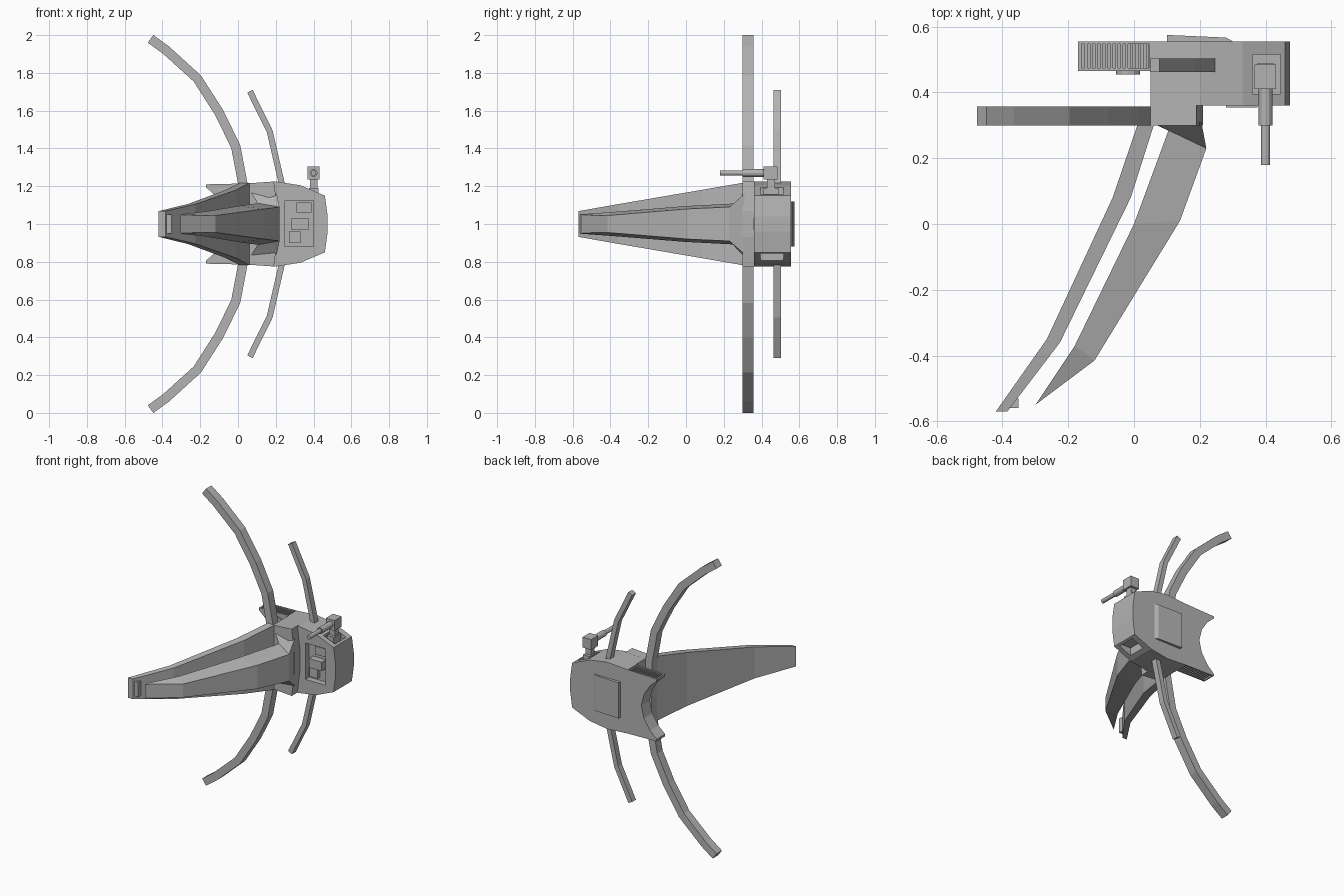
import bpy, bmesh
from mathutils import Vector

cube = bpy.data.objects.get("Cube")
if cube:
    bpy.data.objects.remove(cube, do_unlink=True)

MID = 1.0  # height of the mirror plane between upper and lower halves

grey = bpy.data.materials.new("hull grey")
grey.use_nodes = True
grey.diffuse_color = (0.45, 0.45, 0.45, 1)
grey.node_tree.nodes["Principled BSDF"].inputs["Base Color"].default_value = (0.45, 0.45, 0.45, 1)


def finish(name, bm):
    bmesh.ops.recalc_face_normals(bm, faces=bm.faces)
    mesh = bpy.data.meshes.new(name)
    bm.to_mesh(mesh)
    bm.free()
    mesh.materials.append(grey)
    obj = bpy.data.objects.new(name, mesh)
    bpy.context.collection.objects.link(obj)
    return obj


def extrude(name, points, offset):
    """Flat outline pushed along an offset."""
    bm = bmesh.new()
    face = bm.faces.new([bm.verts.new(p) for p in points])
    out = bmesh.ops.extrude_face_region(bm, geom=[face])
    moved = [v for v in out["geom"] if isinstance(v, bmesh.types.BMVert)]
    bmesh.ops.translate(bm, verts=moved, vec=offset)
    return finish(name, bm)


def slab(name, outline, y0, y1):
    """Front outline (x, z) given a depth in y."""
    return extrude(name, [(x, y0, z) for x, z in outline], (0, y1 - y0, 0))


def box(name, x0, x1, y0, y1, z0, z1):
    return slab(name, [(x0, z0), (x1, z0), (x1, z1), (x0, z1)], y0, y1)


def mirrored(upper):
    """Close an upper outline with its lower reflection."""
    return upper + [(x, 2 * MID - z) for x, z in reversed(upper) if z != MID]


def cylinder(name, x, z, y0, y1, radius, sides=12):
    bm = bmesh.new()
    bmesh.ops.create_cone(bm, cap_ends=True, segments=sides, radius1=radius,
                          radius2=radius, depth=y1 - y0)
    for v in bm.verts:
        v.co = (x + v.co.x, (y0 + y1) / 2 + v.co.z, z + v.co.y)
    return finish(name, bm)


def cut(target, cutter):
    mod = target.modifiers.new("cut", "BOOLEAN")
    mod.operation = "DIFFERENCE"
    mod.solver = "EXACT"
    mod.object = cutter
    bpy.context.view_layer.objects.active = target
    bpy.ops.object.modifier_apply(modifier=mod.name)
    bpy.data.objects.remove(cutter, do_unlink=True)


def ribbon(name, path, width, y0, y1):
    """Bent bar of constant width following a path (x, z)."""
    pts = [Vector(p) for p in path]
    left, right = [], []
    for i, p in enumerate(pts):
        before = (p - pts[i - 1]).normalized() if i else Vector((0, 0))
        after = (pts[i + 1] - p).normalized() if i < len(pts) - 1 else Vector((0, 0))
        d = (before + after).normalized()
        side = Vector((-d.y, d.x)) * width / 2
        left.append(tuple(p + side))
        right.append(tuple(p - side))
    return slab(name, left + right[::-1], y0, y1)


def blade(name, sections):
    """Loft of four-sided sections: outer (x, y), inner (x, y), half heights."""
    bm = bmesh.new()
    rings = []
    for (xa, ya), (xb, yb), ha, hb in sections:
        corners = [(xa, ya, MID - ha), (xb, yb, MID - hb),
                   (xb, yb, MID + hb), (xa, ya, MID + ha)]
        rings.append([bm.verts.new(c) for c in corners])
    for a, b in zip(rings, rings[1:]):
        for i in range(4):
            j = (i + 1) % 4
            bm.faces.new((a[i], a[j], b[j], b[i]))
    bm.faces.new(rings[0])
    bm.faces.new(rings[-1])
    return finish(name, bm)


# Main hull with front equipment bay and sloped side pockets
hull = slab("hull", mirrored([(0.05, 1.215), (0.2, 1.225), (0.33, 1.205),
                              (0.46, 1.15), (0.475, 1.04)]), 0.36, 0.555)
cut(hull, box("bay_cutter", 0.25, 0.4, 0.3, 0.4, 0.88, 1.125))
for s in (1, -1):
    cut(hull, box("pocket_cutter", 0.36, 0.445, 0.395, 0.515, *sorted((MID + s * 0.14, MID + s * 0.3))))

# Equipment inside the bay
box("bay_core", 0.28, 0.375, 0.355, 0.41, 0.97, 1.03)
box("bay_upper_unit", 0.31, 0.39, 0.375, 0.41, 1.06, 1.115)
box("bay_lower_unit", 0.27, 0.33, 0.375, 0.41, 0.9, 0.96)

# Forked rear plate with ribbed trays on its two prongs
fork = slab("fork_plate", mirrored([(0.05, 1.215), (-0.17, 1.21), (-0.17, 1.195),
                                    (-0.12, 1.15), (-0.075, 1.08), (-0.055, 1.0)]), 0.465, 0.555)
for s in (1, -1):
    z0, z1 = sorted((MID + s * 0.198, MID + s * 0.3))
    cut(fork, box("tray_cutter", -0.16, 0.045, 0.475, 0.548, z0, z1))
    z0, z1 = sorted((MID + s * 0.196, MID + s * 0.209))
    for i in range(13):
        x = -0.15 + i * 0.0155
        box("tray_rib", x, x + 0.008, 0.475, 0.548, z0, z1)
    cylinder("fork_disc", -0.018, MID + s * 0.15, 0.455, 0.47, 0.037)

# Panel on the back
extrude("back_panel", [(0.1, 0.55, 0.88), (0.1, 0.575, 0.88), (0.28, 0.567, 0.88),
                       (0.31, 0.55, 0.88)], (0, 0, 0.24))

# Block joining hull and blades
slab("root_block", mirrored([(0.05, 1.215), (0.19, 1.225), (0.21, 1.07)]), 0.3, 0.37)

# Two swept blades
blade("outer_blade", [((0.01, 0.3), (0.06, 0.3), 0.218, 0.218),
                      ((-0.065, 0.08), (-0.01, 0.08), 0.18, 0.18),
                      ((-0.265, -0.35), (-0.225, -0.36), 0.106, 0.105),
                      ((-0.42, -0.57), (-0.385, -0.57), 0.068, 0.068)])
blade("inner_blade", [((0.07, 0.3), (0.205, 0.31), 0.165, 0.16),
                      ((0.105, 0.285), (0.22, 0.23), 0.11, 0.09),
                      ((0.0, 0.0), (0.14, 0.01), 0.095, 0.08),
                      ((-0.18, -0.37), (-0.12, -0.415), 0.065, 0.045),
                      ((-0.3, -0.55), (-0.305, -0.553), 0.052, 0.047)])
box("blade_tip_clip", -0.38, -0.352, -0.56, -0.53, 0.95, 1.05)

# Large crescent arm, one bar from top to bottom
ribbon("large_arc", mirrored([(-0.463, 1.98), (-0.38, 1.92), (-0.215, 1.77), (-0.1, 1.59),
                              (-0.012, 1.41), (0.028, 1.2), (0.035, 1.0)]), 0.05, 0.3, 0.357)

# Pair of small arms
for s, name in ((1, "upper_small_arm"), (-1, "lower_small_arm")):
    path = [(0.063, 0.703), (0.168, 0.49), (0.228, 0.23), (0.235, 0.19)]
    ribbon(name, [(x, MID + s * h) for x, h in path], 0.032, 0.463, 0.503)

# Turret on the upper pocket
box("turret_base", 0.375, 0.425, 0.41, 0.49, 1.13, 1.19)
box("turret_post", 0.38, 0.42, 0.43, 0.47, 1.18, 1.24)
box("turret_head", 0.367, 0.432, 0.41, 0.485, 1.235, 1.305)
cylinder("turret_sleeve", 0.4, 1.27, 0.3, 0.42, 0.021)
cylinder("turret_barrel", 0.4, 1.27, 0.18, 0.31, 0.014)
